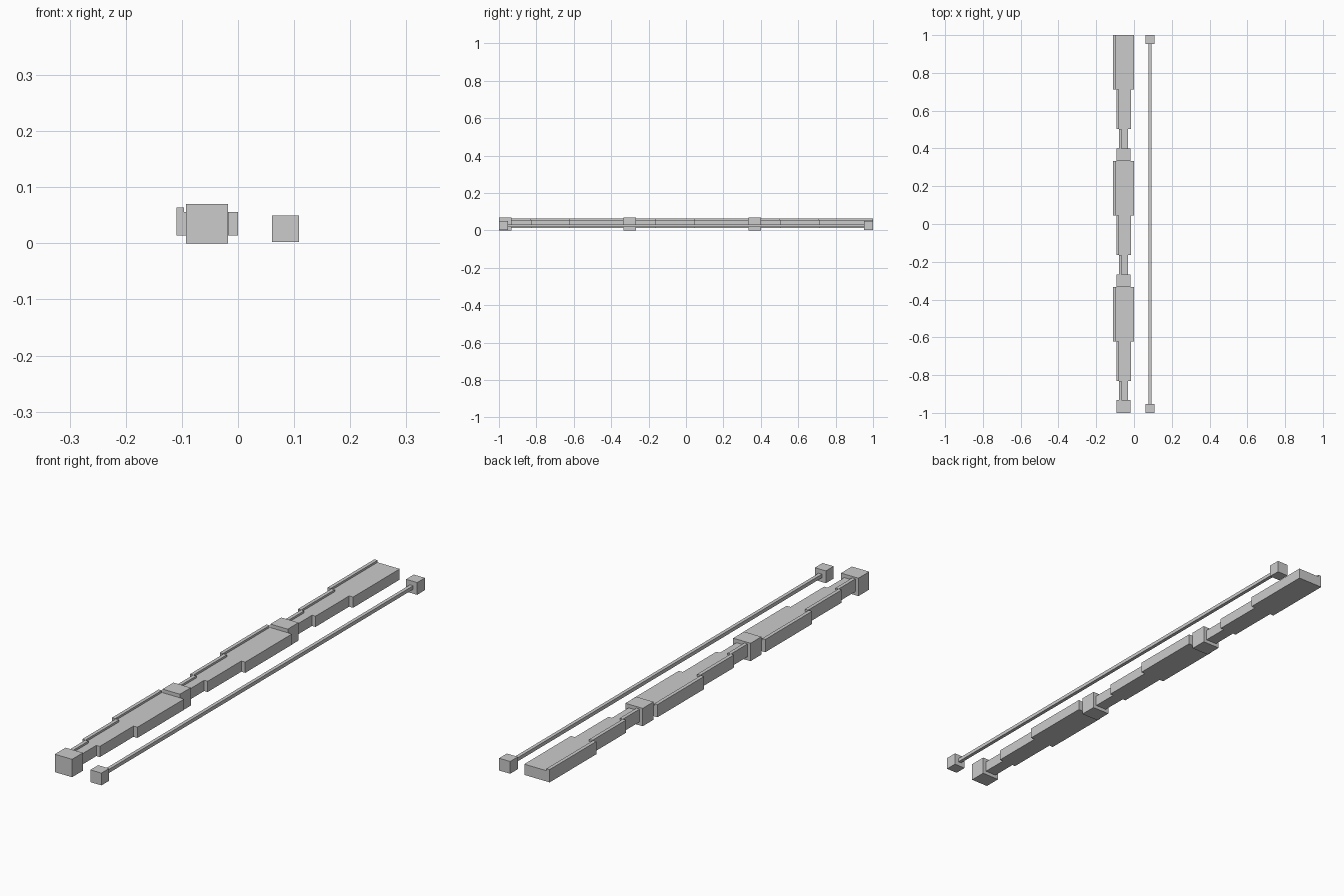
import bpy, bmesh
from mathutils import Matrix, Vector

if "Cube" in bpy.data.objects:
    bpy.data.objects.remove(bpy.data.objects["Cube"])


def box(name, lo, hi):
    lo, hi = Vector(lo), Vector(hi)
    bm = bmesh.new()
    mat = Matrix.Translation((lo + hi) / 2) @ Matrix.Diagonal((hi - lo).to_4d())
    bmesh.ops.create_cube(bm, size=1, matrix=mat)
    me = bpy.data.meshes.new(name)
    bm.to_mesh(me)
    bm.free()
    ob = bpy.data.objects.new(name, me)
    bpy.context.collection.objects.link(ob)
    return ob


def stepped_plate(name, outline, z0, z1):
    """Extrude a stepped plan outline upwards."""
    bm = bmesh.new()
    f = bm.faces.new([bm.verts.new((x, y, z0)) for x, y in outline])
    ext = bmesh.ops.extrude_face_region(bm, geom=[f])
    verts = [v for v in ext["geom"] if isinstance(v, bmesh.types.BMVert)]
    bmesh.ops.translate(bm, vec=(0, 0, z1 - z0), verts=verts)
    bmesh.ops.recalc_face_normals(bm, faces=bm.faces)
    me = bpy.data.meshes.new(name)
    bm.to_mesh(me)
    bm.free()
    ob = bpy.data.objects.new(name, me)
    bpy.context.collection.objects.link(ob)


PERIOD = 2 / 3
RIB = 0.014
# neck, middle and wide step: y start, y end, left x, right x
STEPS = [(0.066, 0.17, -0.080, -0.032),
         (0.17, 0.378, -0.093, -0.017),
         (0.378, PERIOD, -0.110, 0.0)]

for i in range(3):
    y = -1 + i * PERIOD
    # joint block
    box(f"joint_{i}", (-0.093, y, 0), (-0.018, y + 0.067, 0.07))
    # flaring body
    right = [(r, y + t) for a, b, l, r in STEPS for t in (a, b)]
    left = [(l + RIB, y + t) for a, b, l, r in STEPS for t in (a, b)]
    stepped_plate(f"segment_{i}", right + left[::-1], 0.014, 0.056)
    # raised rib along the left edge
    for k, (a, b, l, r) in enumerate(STEPS):
        box(f"edge_rib_{i}_{k}", (l, y + a, 0.014), (l + RIB, y + b, 0.064))

# thin rod with end blocks
box("rod", (0.078, -0.96, 0.019), (0.092, 0.96, 0.033))
for s, label in ((-1, "front"), (1, "back")):
    y0, y1 = sorted((s * 0.952, s))
    box(f"rod_end_{label}", (0.061, y0, 0.002), (0.109, y1, 0.05))
